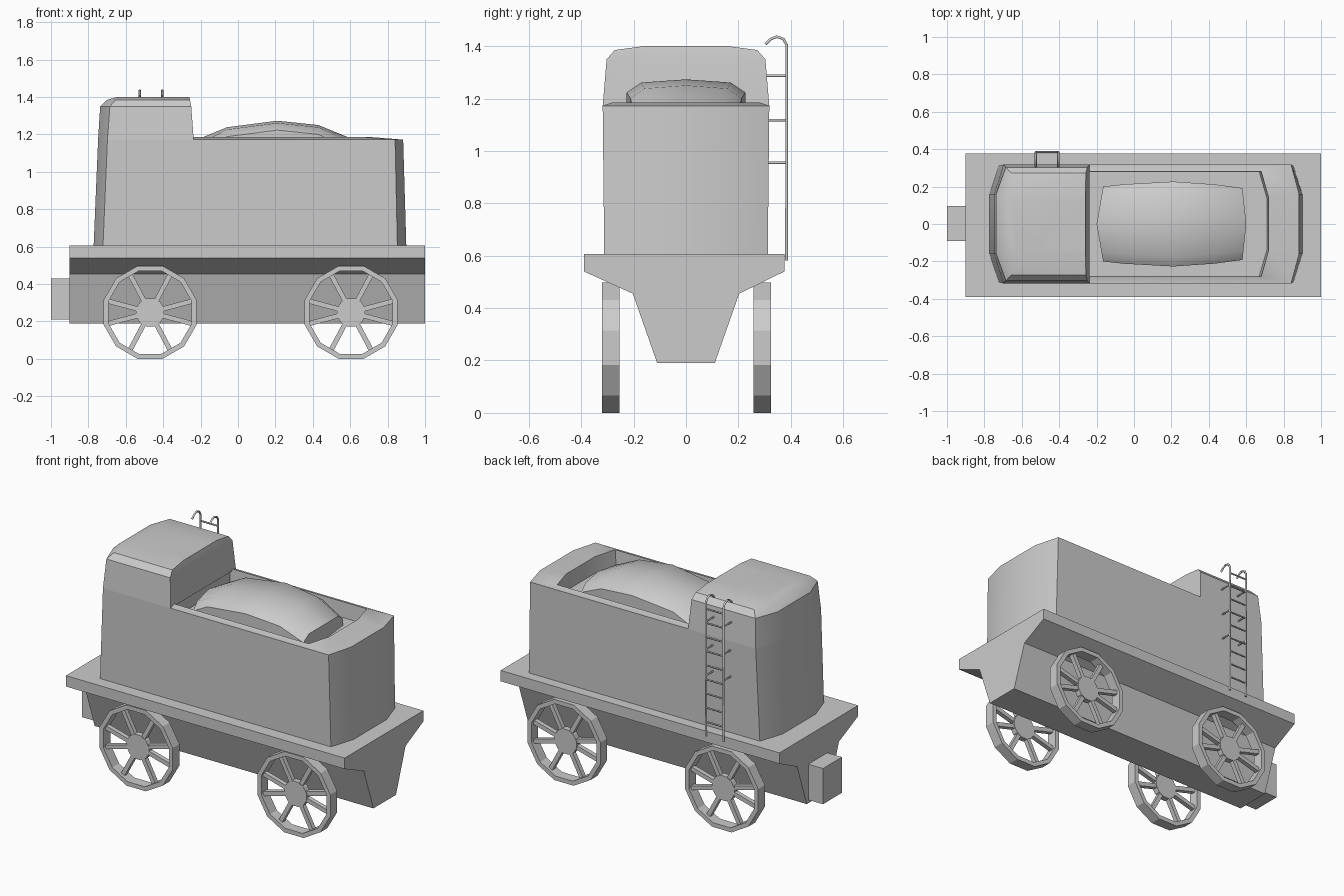
import bpy, bmesh, math
from mathutils import Vector

if "Cube" in bpy.data.objects:
    bpy.data.objects.remove(bpy.data.objects["Cube"])


def loft(name, rings, cap0=True, cap1=True, closed=False, smooth=None):
    """Skin a list of equal-length closed rings."""
    bm = bmesh.new()
    vs = [[bm.verts.new(p) for p in r] for r in rings]
    n = len(rings[0])
    pairs = list(zip(vs, vs[1:])) + ([(vs[-1], vs[0])] if closed else [])
    for a, b in pairs:
        for i in range(n):
            j = (i + 1) % n
            bm.faces.new((a[i], a[j], b[j], b[i]))
    if cap0 and not closed:
        bm.faces.new(vs[0][::-1])
    if cap1 and not closed:
        bm.faces.new(vs[-1])
    bmesh.ops.recalc_face_normals(bm, faces=bm.faces)
    me = bpy.data.meshes.new(name)
    bm.to_mesh(me)
    bm.free()
    ob = bpy.data.objects.new(name, me)
    bpy.context.collection.objects.link(ob)
    if smooth:
        bpy.ops.object.select_all(action='DESELECT')
        ob.select_set(True)
        bpy.context.view_layer.objects.active = ob
        bpy.ops.object.shade_smooth_by_angle(angle=math.radians(smooth))
    return ob


def outline(xa, xac, xb, xbc, w, wc, z, dz=0):
    """Plan outline with bowed ends: right end xa (corner xac), left end xb (corner xbc)."""
    return [(xac, -w, z), (xa, -wc, z + dz), (xa, wc, z + dz), (xac, w, z),
            (xbc, w, z), (xb, wc, z), (xb, -wc, z), (xbc, -w, z)]


def rod(name, pts, r=0.006):
    cu = bpy.data.curves.new(name, 'CURVE')
    cu.dimensions = '3D'
    cu.bevel_depth = r
    cu.bevel_resolution = 1
    cu.use_fill_caps = True
    sp = cu.splines.new('POLY')
    sp.points.add(len(pts) - 1)
    for p, q in zip(sp.points, pts):
        p.co = (*q, 1)
    ob = bpy.data.objects.new(name, cu)
    bpy.context.collection.objects.link(ob)


# Chassis: one cross-section run along x
half = [(0.11, 0.19), (0.203, 0.455), (0.383, 0.54), (0.383, 0.607)]
prof = [(y - 0.007 * (z > 0.5), z) for y, z in half]
prof += [(-y - 0.007 * (z > 0.5), z) for y, z in half[::-1]]
loft("chassis", [[(x, y, z) for y, z in prof] for x in (-0.9, 1.0)])

# Coupling block
loft("coupling_block", [[(x, -0.09, 0.21), (x, 0.095, 0.21), (x, 0.095, 0.43), (x, -0.09, 0.43)]
                        for x in (-1.0, -0.9)])

# Open tub with sunken well
loft("tub", [outline(0.9, 0.852, -0.772, -0.722, 0.312, 0.16, 0.6),
             outline(0.883, 0.84, -0.748, -0.698, 0.318, 0.16, 1.172),
             outline(0.72, 0.68, -0.25, -0.25, 0.282, 0.14, 1.185),
             outline(0.71, 0.67, -0.25, -0.25, 0.277, 0.14, 1.09)], smooth=25)

# Rounded tank at the rear end
loft("rear_tank", [outline(-0.237, -0.237, -0.748, -0.698, 0.318, 0.16, 1.172),
                   outline(-0.25, -0.25, -0.737, -0.685, 0.303, 0.16, 1.35),
                   outline(-0.257, -0.257, -0.7, -0.655, 0.272, 0.15, 1.385),
                   outline(-0.26, -0.26, -0.645, -0.63, 0.16, 0.12, 1.4)],
     cap0=False, smooth=35)

# Heaped load in the well
rings = []
for x, w, zt, b in [(-0.165, 0.2, 1.18, -0.035), (-0.06, 0.212, 1.238, 0), (0.21, 0.227, 1.273, 0),
                    (0.43, 0.212, 1.25, 0), (0.58, 0.192, 1.18, 0.02)]:
    rings.append([(x + b * (1 - abs(k)), k * w, z) for k, z in
                  [(-1, 1.09), (-1, zt - 0.05), (-0.75, zt - 0.012), (0, zt),
                   (0.75, zt - 0.012), (1, zt - 0.05), (1, 1.09), (0, 1.09)]])
loft("load", rings, smooth=50)


# Spoked wheels
def wheel(name, cx, cy):
    def P(r, a, y):
        return (cx + r * math.cos(a), cy + y, 0.2485 + r * math.sin(a))
    angs = [math.radians(15 + 30 * i) for i in range(12)]
    R, r, h = 0.2572, 0.23, 0.033
    loft(name + "_rim", [[P(R, a, -h), P(R, a, h), P(r, a, h), P(r, a, -h)] for a in angs], closed=True)
    loft(name + "_hub", [[P(0.078, a, y) for a in angs] for y in (-0.018, 0.018)])
    for i, d in enumerate((15, 62, 118, 165, 195, 242, 298, 345)):
        a = math.radians(d)
        c = Vector((math.cos(a), 0, math.sin(a)))
        t = Vector((-math.sin(a), 0, math.cos(a)))
        o = Vector((cx, cy, 0.2485))
        loft(f"{name}_spoke_{i}", [[o + c * q + t * (s * 0.013) + Vector((0, v * 0.014, 0))
                                    for s, v in ((-1, -1), (1, -1), (1, 1), (-1, 1))]
                                   for q in (0.07, 0.235)])


for end, cx in (("rear", -0.47), ("front", 0.605)):
    for side, cy in (("right", -0.287), ("left", 0.291)):
        wheel(f"{end}_{side}_wheel", cx, cy)

# Ladder with hooked rails, rungs and wall brackets
XS = (-0.525, -0.405)
for x in XS:
    rod("ladder_rail", [(x, 0.384, 0.582), (x, 0.384, 1.405), (x, 0.372, 1.427), (x, 0.347, 1.436),
                        (x, 0.325, 1.428), (x, 0.303, 1.407)])
    for z in (0.955, 1.117, 1.287):
        rod("ladder_bracket", [(x, 0.3, z), (x, 0.384, z)], 0.005)
for i in range(9):
    z = 0.67 + i * 0.087
    rod("ladder_rung", [(XS[0], 0.384, z), (XS[1], 0.384, z)], 0.005)
